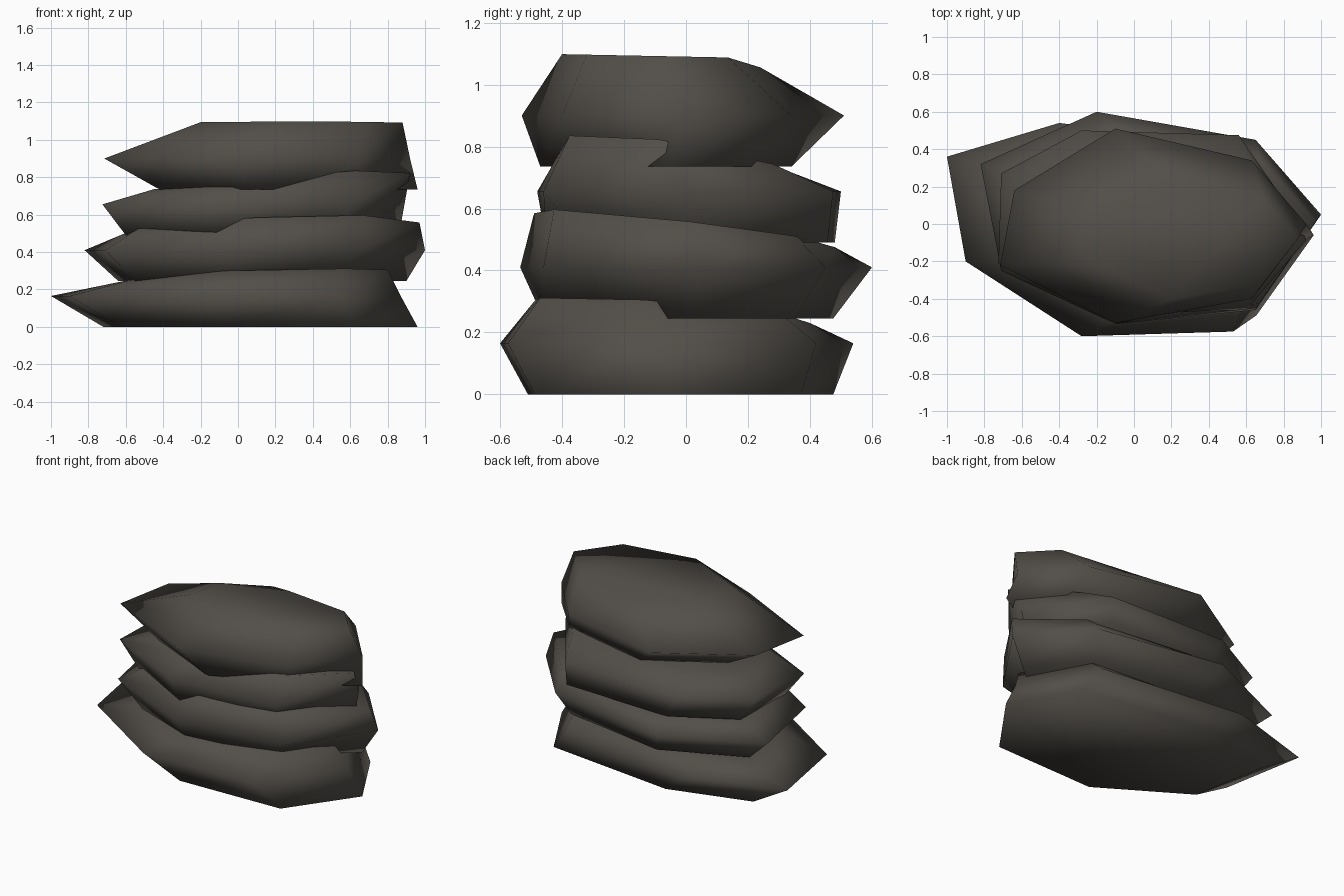
import bpy

if "Cube" in bpy.data.objects:
    bpy.data.objects.remove(bpy.data.objects["Cube"])

stone = bpy.data.materials.new("dark warm grey stone")
stone.diffuse_color = (0.085, 0.077, 0.066, 1)
stone.use_nodes = True
stone.node_tree.nodes["Principled BSDF"].inputs["Base Color"].default_value = stone.diffuse_color


def fit(outline, box, z, tilt=(0, 0), nudges={}):
    """Stretch a 7-sided outline into box (x0, x1, y0, y1), on a tilted plane."""
    xs, ys = [p[0] for p in outline], [p[1] for p in outline]
    ring = []
    for i, (x, y) in enumerate(outline):
        u = box[0] + (x - min(xs)) / (max(xs) - min(xs)) * (box[1] - box[0])
        v = box[2] + (y - min(ys)) / (max(ys) - min(ys)) * (box[3] - box[2])
        dx, dy, dz = nudges.get(i, (0, 0, 0))
        ring.append((u + dx, v + dy, z + tilt[0] * u + tilt[1] * v + dz))
    return ring


def slab(name, outline, z_mid, low, high):
    """Rough seven-sided stone: lower, widest and upper ring, capped."""
    n = len(outline)
    verts = fit(outline, *low) + [(x, y, z_mid) for x, y in outline] + fit(outline, *high)
    faces = [tuple(reversed(range(n))), tuple(range(2 * n, 3 * n))]
    for r in (0, n):
        for i in range(n):
            j = (i + 1) % n
            faces.append((r + i, r + j, r + n + j, r + n + i))
    mesh = bpy.data.meshes.new(name)
    mesh.from_pydata(verts, [], faces)
    mesh.materials.append(stone)
    mesh.shade_smooth()
    bpy.context.collection.objects.link(bpy.data.objects.new(name, mesh))


# front right lower corner of each upper stone sits back on the stone below
TUCK = {6: (-0.08, 0.11, 0)}

# stacked stones, bottom to top: outlines run counter-clockwise from the right tip
slab("base_stone",
     [(0.87, -0.08), (0.60, 0.42), (-0.40, 0.54), (-1.0, 0.36), (-0.90, -0.20), (-0.28, -0.60), (0.53, -0.575)],
     0.165,
     ((-0.72, 0.96, -0.51, 0.475), 0.0),
     ((-0.60, 0.80, -0.49, 0.40), 0.265, (0.03, -0.075), {0: (0, -0.05, 0.01), 6: (0.03, 0, -0.005)}))
slab("second_stone",
     [(1.0, 0.05), (0.65, 0.45), (-0.20, 0.60), (-0.82, 0.32), (-0.71, -0.25), (-0.10, -0.535), (0.65, -0.46)],
     0.41,
     ((-0.64, 0.90, -0.46, 0.475), 0.245, (0, 0), TUCK),
     ((-0.60, 0.97, -0.49, 0.48), 0.53, (0.03, -0.11), {5: (0.08, 0, 0)}))
slab("third_stone",
     [(0.89, 0.0), (0.56, 0.475), (-0.28, 0.50), (-0.71, 0.27), (-0.725, -0.21), (-0.18, -0.48), (0.60, -0.46)],
     0.655,
     ((-0.60, 0.86, -0.45, 0.48), 0.49, (0, 0), TUCK),
     ((-0.45, 0.92, -0.40, 0.30), 0.755, (0.07, -0.06), {0: (0, -0.03, 0), 1: (0, 0, -0.04), 6: (-0.05, 0.01, 0.01)}))
slab("top_stone",
     [(0.92, 0.0), (0.63, 0.34), (-0.10, 0.51), (-0.64, 0.18), (-0.715, -0.22), (-0.10, -0.53), (0.63, -0.40)],
     0.90,
     ((-0.42, 0.96, -0.47, 0.34), 0.735, (0, 0), TUCK),
     ((-0.20, 0.88, -0.40, 0.24), 1.09, (0.0, -0.02), {2: (0, 0, -0.03)}))
